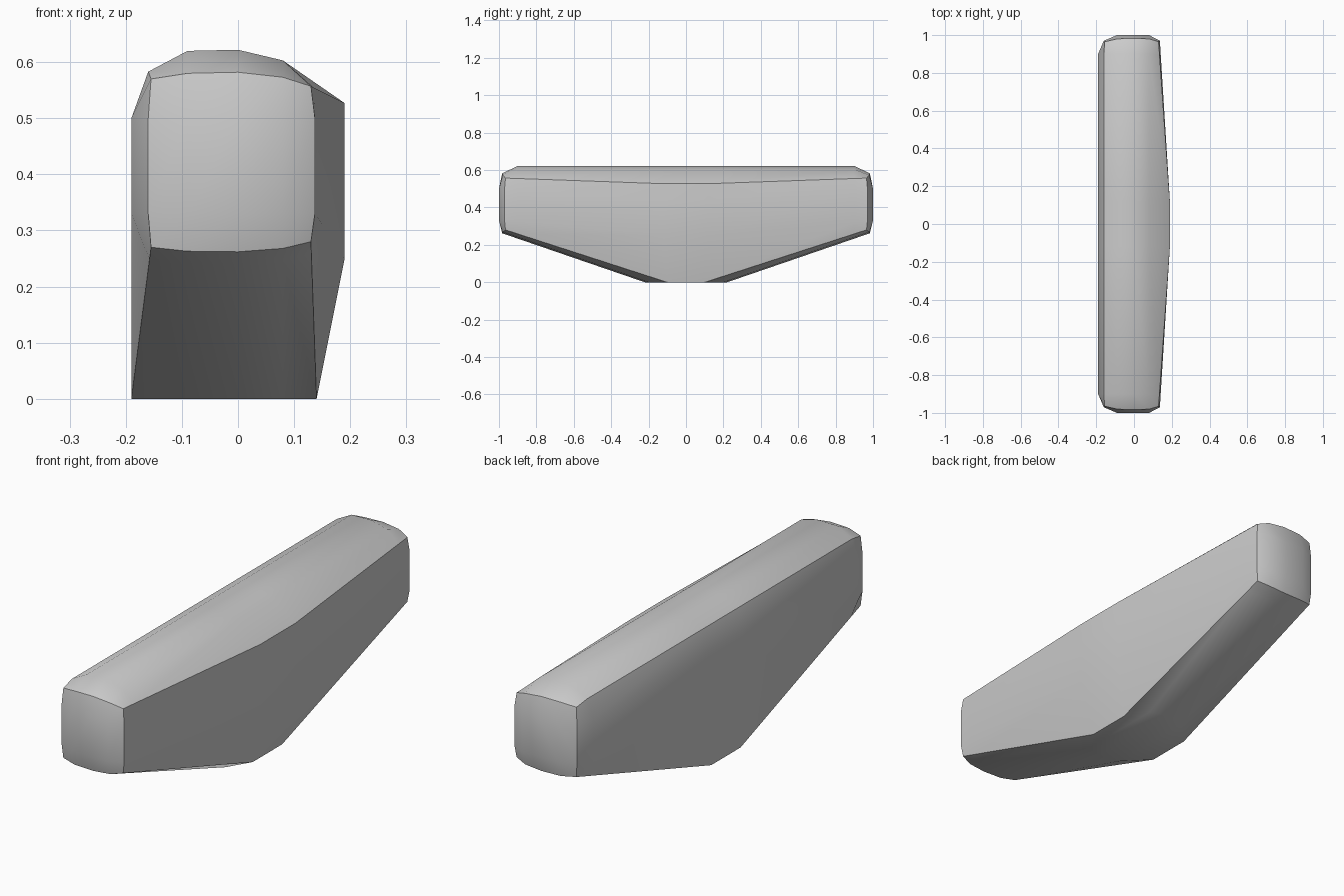
import bpy, bmesh, math
from mathutils import Vector

cube = bpy.data.objects.get("Cube")
if cube:
    bpy.data.objects.remove(cube, do_unlink=True)

mat = bpy.data.materials.new("plain grey")
mat.use_nodes = True
grey = (0.6, 0.6, 0.6, 1)
mat.diffuse_color = grey
mat.node_tree.nodes["Principled BSDF"].inputs["Base Color"].default_value = grey

COLS, ROWS = 5, 4
# Rim of the cap grid, walked once around: bottom, right, top, left
rim = [(i, 0) for i in range(COLS)] + [(COLS - 1, j) for j in range(1, ROWS)]
rim += [(i, ROWS - 1) for i in range(COLS - 2, -1, -1)] + [(0, j) for j in range(ROWS - 2, 0, -1)]

# Rounded cap of the bar, as a grid of columns and rows
xs = [-0.155, -0.09, 0, 0.08, 0.13]
low = [0.27, 0.263, 0.262, 0.268, 0.28]
high = [0.57, 0.58, 0.582, 0.573, 0.557]
rim_y = [0.965, 0.98, 0.983, 0.98, 0.965]


def cap_point(i, j):
    if j in (0, ROWS - 1):
        return Vector((xs[i], rim_y[i], (high if j else low)[i]))
    x = {0: -0.16, COLS - 1: 0.137}.get(i, xs[i])
    y = 0.97 if i in (0, COLS - 1) else 1.0
    return Vector((x, y, 0.33 if j == 1 else 0.5))


# Widest section, near the middle of the bar
top_z = [0.583, 0.62, 0.622, 0.603, 0.527]
foot_y = [0.1, 0.2, 0.22, 0.2, 0.1]


def middle_point(i, j):
    if j == 0:
        return Vector(([-0.19, -0.09, 0, 0.08, 0.14][i], foot_y[i], 0))
    if j == ROWS - 1:
        return Vector(([-0.16, -0.09, 0, 0.08, 0.19][i], 0.12, top_z[i]))
    if i == 0:
        return Vector((-0.19, 0.12, 0.33 if j == 1 else 0.5))
    return Vector((0.19, 0.12, 0.25 if j == 1 else 0.44))


# Shoulder section, just behind the cap
def shoulder_point(i, j):
    if j == 0 or i == COLS - 1:
        return cap_point(i, j).lerp(middle_point(i, j), 0.08)
    p = middle_point(i, j)
    p.y = 0.9
    return p


bm = bmesh.new()
rings, caps = [], []
for side in (-1, 1):
    def add(p):
        return bm.verts.new((p.x, p.y * side, p.z))
    cap = {(i, j): add(cap_point(i, j)) for i in range(COLS) for j in range(ROWS)}
    caps.append(cap)
    strip = [[cap[k] for k in rim]]
    strip += [[add(f(*k)) for k in rim] for f in (shoulder_point, middle_point)]
    rings += strip if side < 0 else strip[::-1]

# Skin between the sections, and the two caps
for a, b in zip(rings, rings[1:]):
    for k in range(len(rim)):
        n = (k + 1) % len(rim)
        bm.faces.new((a[k], a[n], b[n], b[k]))
for cap in caps:
    for i in range(COLS - 1):
        for j in range(ROWS - 1):
            bm.faces.new((cap[i, j], cap[i + 1, j], cap[i + 1, j + 1], cap[i, j + 1]))
bmesh.ops.recalc_face_normals(bm, faces=bm.faces[:])

mesh = bpy.data.meshes.new("tapered_bar")
bm.to_mesh(mesh)
bm.free()
mesh.materials.append(mat)
bar = bpy.data.objects.new("tapered_bar", mesh)
bpy.context.collection.objects.link(bar)
bpy.context.view_layer.objects.active = bar
bar.select_set(True)
bpy.ops.object.shade_smooth_by_angle(angle=math.radians(35))
